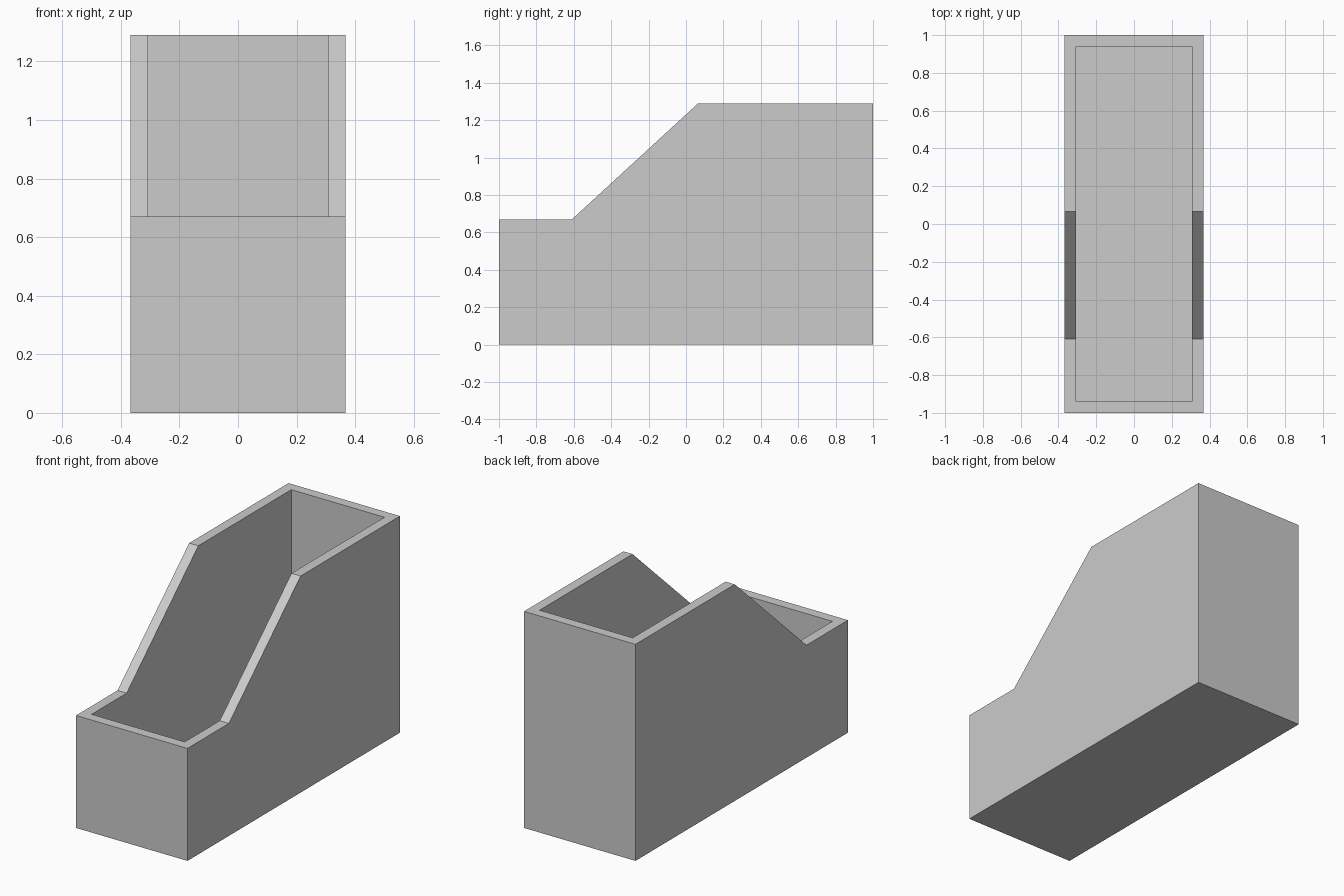
import bpy
import bmesh

cube = bpy.data.objects.get("Cube")
if cube:
    bpy.data.objects.remove(cube, do_unlink=True)

HALF_WIDTH = 0.367
WALL = 0.06

# Single grey material
grey = bpy.data.materials.new("light grey")
grey.use_nodes = True
colour = (0.6, 0.6, 0.6, 1)
grey.diffuse_color = colour
grey.node_tree.nodes["Principled BSDF"].inputs["Base Color"].default_value = colour

# Side profile (y, z), from the bottom front round to the top front
profile = [(-1, 0), (1, 0), (1, 1.29), (0.065, 1.29), (-0.61, 0.67), (-1, 0.67)]

# Open-topped outer shell: two sides, floor, back and front
bm = bmesh.new()
right, left = [[bm.verts.new((x, y, z)) for y, z in profile]
               for x in (-HALF_WIDTH, HALF_WIDTH)]
bm.faces.new(right)
bm.faces.new(left)
for a, b in ((0, 1), (1, 2), (5, 0)):
    bm.faces.new((right[a], right[b], left[b], left[a]))
bmesh.ops.recalc_face_normals(bm, faces=bm.faces)
bm.normal_update()
floor = min(bm.faces, key=lambda f: f.calc_center_median().z)
if floor.normal.z > 0:
    bmesh.ops.reverse_faces(bm, faces=bm.faces)

mesh = bpy.data.meshes.new("file_holder")
bm.to_mesh(mesh)
bm.free()
mesh.materials.append(grey)
holder = bpy.data.objects.new("file_holder", mesh)
bpy.context.collection.objects.link(holder)

# Wall thickness grows inwards
solid = holder.modifiers.new("wall_thickness", 'SOLIDIFY')
solid.thickness = WALL
solid.offset = -1
solid.use_even_offset = True
solid.use_quality_normals = True
